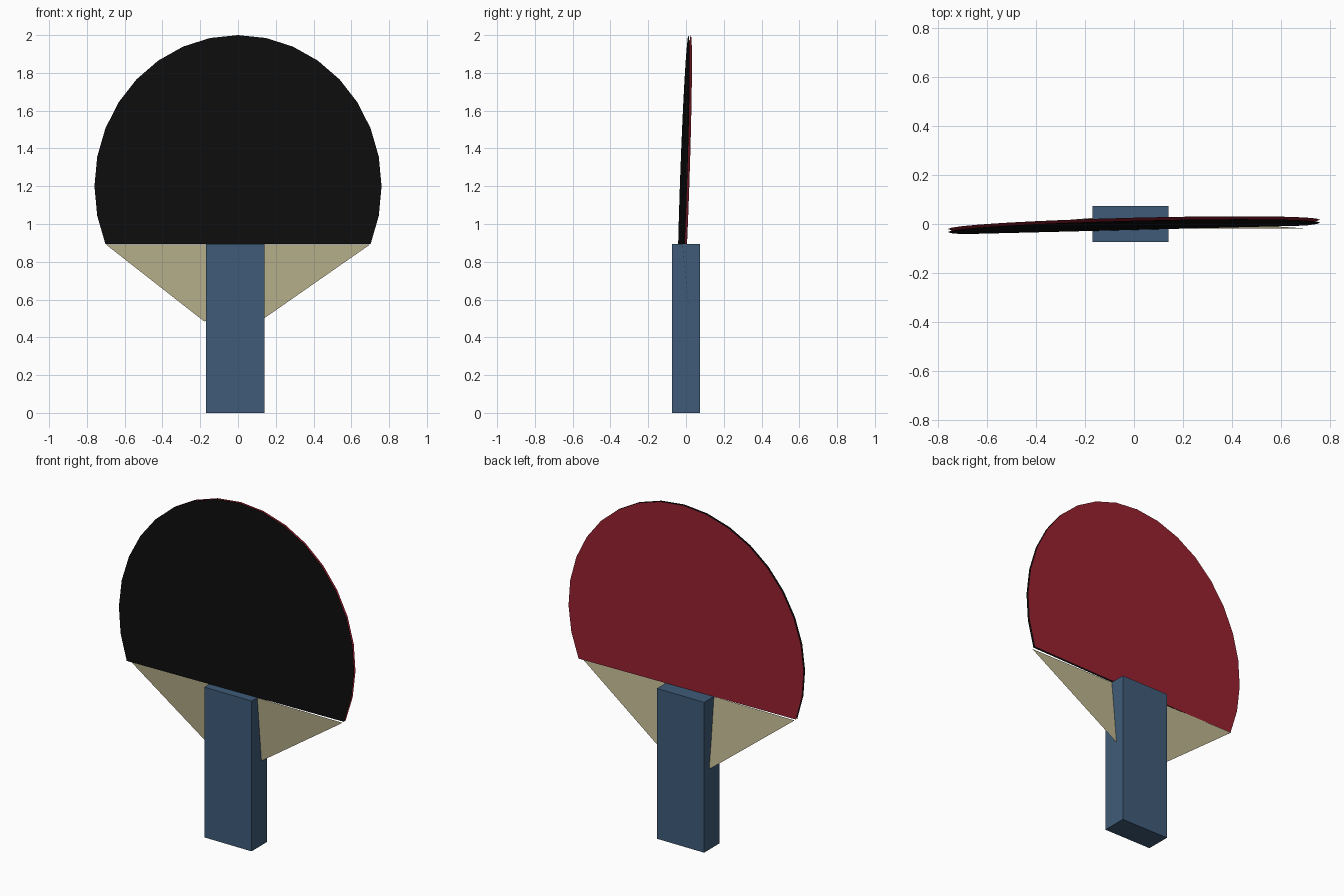
import bpy
from math import sin, cos, pi

if "Cube" in bpy.data.objects:
    bpy.data.objects.remove(bpy.data.objects["Cube"])


def make_object(name, verts, faces, color):
    mesh = bpy.data.meshes.new(name)
    mesh.from_pydata(verts, [], faces)
    mesh.update()
    obj = bpy.data.objects.new(name, mesh)
    bpy.context.collection.objects.link(obj)
    mat = bpy.data.materials.new(name + "_colour")
    mat.diffuse_color = (*color, 1)
    mat.use_nodes = True
    mat.node_tree.nodes["Principled BSDF"].inputs["Base Color"].default_value = mat.diffuse_color
    mesh.materials.append(mat)
    return obj


# Rubber sheets: 32-sided oval cut off at the bottom, leaning slightly
def rubber_sheet(name, y0, color, front):
    verts = []
    for i in range(-10, 11):
        a = i * 2 * pi / 32
        x, z = 0.76 * sin(a), 1.2 + 0.8 * cos(a)
        verts.append((x, y0 + 0.025 * x + 0.034 * (z - 0.894), z))
    order = list(range(len(verts)))
    if front:
        order.reverse()          # normal towards -y
    return make_object(name, verts, [order], color)


rubber_sheet("front_rubber", -0.024, (0.004, 0.004, 0.004), True)
rubber_sheet("back_rubber", -0.012, (0.33, 0.016, 0.032), False)

# Wooden throat: thin tilted sheet tapering into the handle
make_object("wood_throat",
            [(-0.70, -0.02, 0.892), (-0.18, 0.024, 0.485),
             (0.142, 0.02, 0.503), (0.70, -0.018, 0.892)],
            [(0, 1, 2, 3)], (0.52, 0.47, 0.28))

# Handle: plain box
x0, x1, y, h = -0.17, 0.14, 0.073, 0.893
make_object("handle",
            [(x0, -y, 0), (x1, -y, 0), (x1, y, 0), (x0, y, 0),
             (x0, -y, h), (x1, -y, h), (x1, y, h), (x0, y, h)],
            [(3, 2, 1, 0), (4, 5, 6, 7), (0, 1, 5, 4),
             (1, 2, 6, 5), (2, 3, 7, 6), (3, 0, 4, 7)],
            (0.05, 0.105, 0.19))
